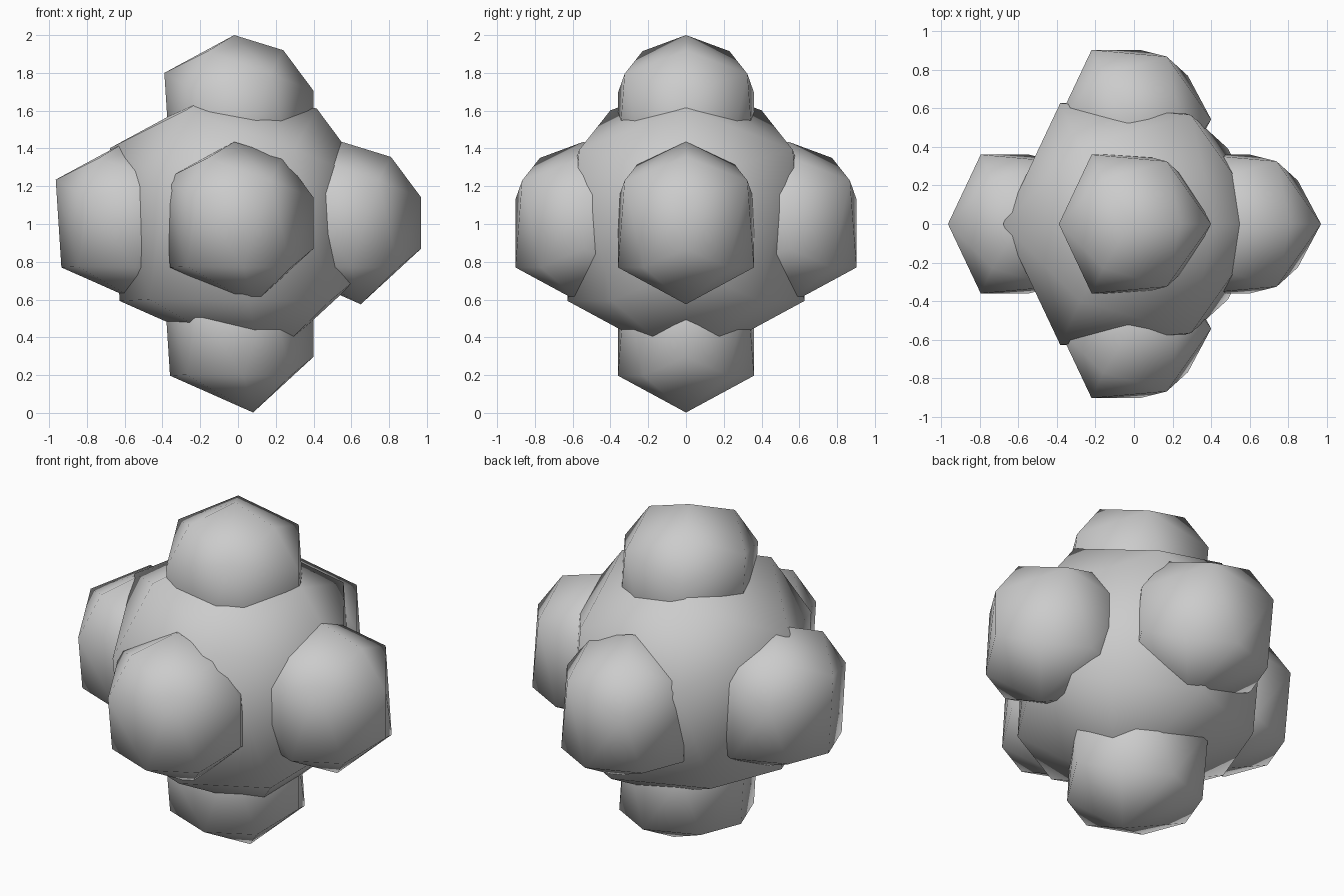
import bpy, bmesh
from mathutils import Vector

if "Cube" in bpy.data.objects:
    bpy.data.objects.remove(bpy.data.objects["Cube"])

# Faceted ball: points on the y = 0 plane, and points mirrored across it
MID = [(-.39, 0, .225), (-.02, 0, .425), (.24, 0, .345), (.40, 0, .13),
       (.40, 0, -.14), (.08, 0, -.435), (-.36, 0, -.24)]
SIDE = [(-.16, .23, .34), (-.22, .36, .12), (.17, .325, .22),
        (.03, .36, -.24), (.28, .225, -.24), (-.27, .25, -.235)]


def ball(name, centre, scale=1.0):
    bm = bmesh.new()
    pts = MID + SIDE + [(x, -y, z) for x, y, z in SIDE]
    for p in pts:
        bm.verts.new(Vector(p) * scale)
    bmesh.ops.convex_hull(bm, input=bm.verts[:])
    bmesh.ops.recalc_face_normals(bm, faces=bm.faces[:])
    for f in bm.faces:
        f.smooth = True
    mesh = bpy.data.meshes.new(name)
    bm.to_mesh(mesh)
    bm.free()
    obj = bpy.data.objects.new(name, mesh)
    obj.location = centre
    bpy.context.collection.objects.link(obj)


# Large core
C = 1.01
ball("core", (0, 0, C), 1.74)

# Six small lobes, one on each side
lobes = {"right": (.57, 0, 0), "left": (-.575, 0, 0),
         "front": (0, -.543, 0), "back": (0, .543, 0),
         "top": (0, 0, .565), "bottom": (0, 0, -.573)}
for side, (x, y, z) in lobes.items():
    ball(side + "_lobe", (x, y, C + z))
